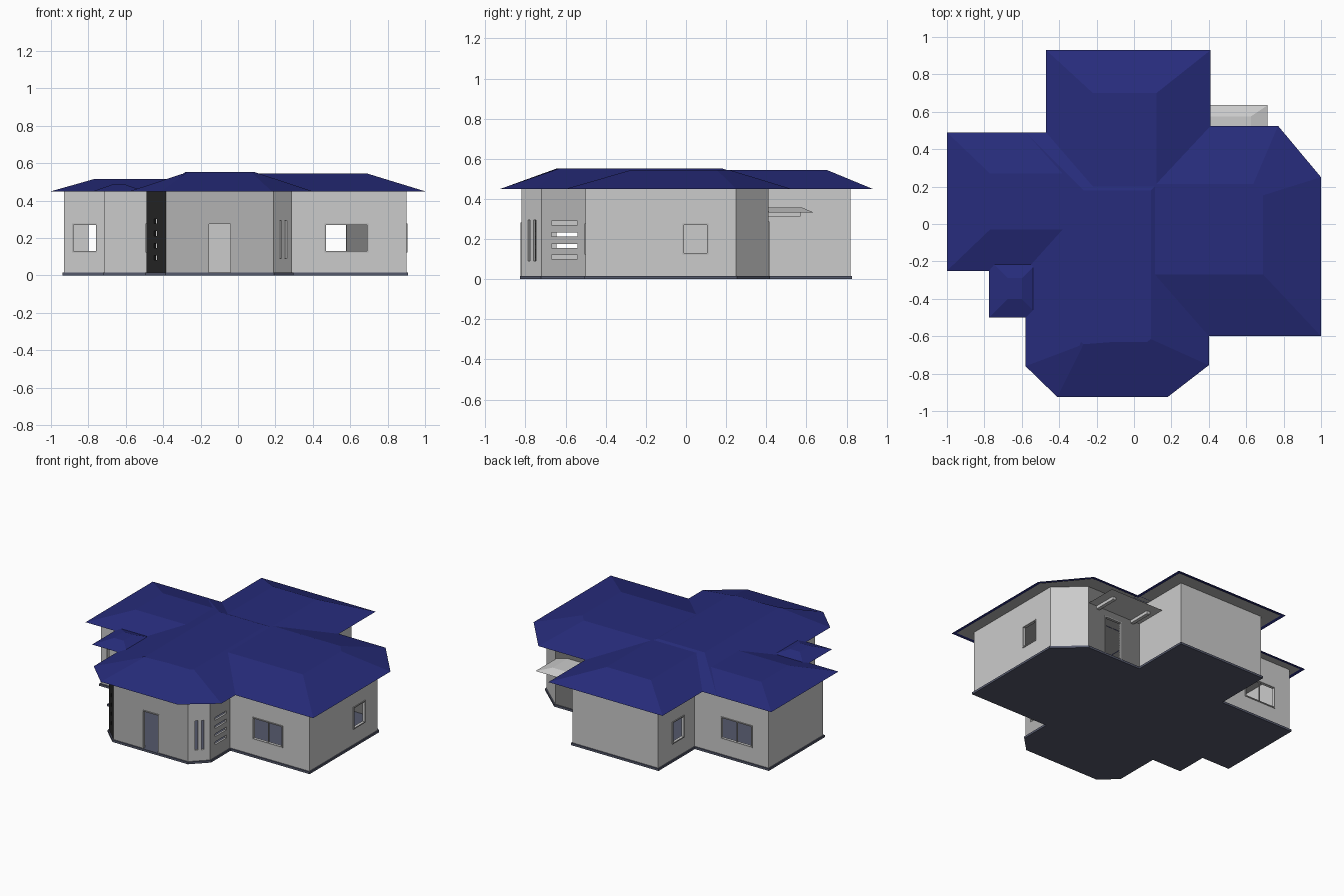
import bpy, bmesh
from mathutils import Vector

if "Cube" in bpy.data.objects:
    bpy.data.objects.remove(bpy.data.objects["Cube"])


def material(name, rgb):
    m = bpy.data.materials.new(name)
    m.diffuse_color = (*rgb, 1)
    m.use_nodes = True
    m.node_tree.nodes["Principled BSDF"].inputs["Base Color"].default_value = m.diffuse_color
    return m


NAVY = material("roof_navy", (0.02, 0.025, 0.2))
SLAB = material("slab_slate", (0.09, 0.1, 0.15))
LIGHT = material("wall_light", (0.7, 0.7, 0.7))
MID = material("wall_mid", (0.45, 0.45, 0.45))
DARK = material("wall_dark", (0.2, 0.2, 0.2))
BLACK = material("wall_black", (0.02, 0.02, 0.02))


def finish(name, bm, mat):
    me = bpy.data.meshes.new(name)
    bm.to_mesh(me)
    bm.free()
    ob = bpy.data.objects.new(name, me)
    bpy.context.collection.objects.link(ob)
    me.materials.append(mat)
    return ob


def inset(poly, dists):
    """Move each edge of a counterclockwise polygon inward by its distance."""
    n = len(poly)
    lines = []
    for i in range(n):
        a, b = Vector(poly[i]), Vector(poly[(i + 1) % n])
        d = (b - a).normalized()
        lines.append((a + Vector((-d.y, d.x)) * dists[i], d))
    out = []
    for i in range(n):
        (p, d), (q, e) = lines[i - 1], lines[i]
        t = (q - p).cross(e) / d.cross(e)
        out.append(p + d * t)
    return out


def frustum(name, poly, dists, z0, z1, mat, bottom=False):
    """Sloped block: eave polygon below, inset polygon on top."""
    bm = bmesh.new()
    lo = [bm.verts.new((p[0], p[1], z0)) for p in poly]
    hi = [bm.verts.new((p[0], p[1], z1)) for p in inset(poly, dists)]
    n = len(poly)
    for i in range(n):
        j = (i + 1) % n
        bm.faces.new((lo[i], lo[j], hi[j], hi[i]))
    bm.faces.new(hi)
    if bottom:
        bm.faces.new(lo[::-1])
    return finish(name, bm, mat)


def bar(bm, a, d, u0, u1, z0, z1, t0, t1):
    """Box along a wall: u along the wall, t outward from it."""
    nrm = Vector((d.y, -d.x))
    vs = []
    for z in (z0, z1):
        for u, t in ((u0, t1), (u1, t1), (u1, t0), (u0, t0)):
            p = a + d * u + nrm * t
            vs.append(bm.verts.new((p.x, p.y, z)))
    for f in ((3, 2, 1, 0), (4, 5, 6, 7), (0, 1, 5, 4), (1, 2, 6, 5), (2, 3, 7, 6), (3, 0, 4, 7)):
        bm.faces.new([vs[k] for k in f])


def wall(name, a, b, mat, holes):
    """Wall panel with rectangular openings, given thickness inward."""
    a, b = Vector(a), Vector(b)
    d = (b - a).normalized()
    us = sorted({0, (b - a).length, *[h[0] for h in holes], *[h[1] for h in holes]})
    zs = sorted({BASE, EAVE, *[h[2] for h in holes], *[h[3] for h in holes]})
    bm = bmesh.new()
    grid = [[bm.verts.new((*(a + d * u), z)) for z in zs] for u in us]
    for i in range(len(us) - 1):
        for j in range(len(zs) - 1):
            u, z = (us[i] + us[i + 1]) / 2, (zs[j] + zs[j + 1]) / 2
            if not any(h[0] < u < h[1] and h[2] < z < h[3] for h in holes):
                bm.faces.new((grid[i][j], grid[i + 1][j], grid[i + 1][j + 1], grid[i][j + 1]))
    ob = finish(name, bm, mat)
    mod = ob.modifiers.new("thickness", 'SOLIDIFY')
    mod.thickness, mod.offset = 0.015, -1
    # frames round doors and windows
    big = [h for h in holes if h[1] - h[0] > 0.1 and h[3] - h[2] > 0.1]
    if big:
        fb = bmesh.new()
        w = 0.007
        for u0, u1, z0, z1 in big:
            for s in ((u0 - w, u0, z0, z1), (u1, u1 + w, z0, z1), (u0 - w, u1 + w, z1, z1 + w)):
                bar(fb, a, d, *s, -0.015, 0.005)
            if z0 > 0.05:
                bar(fb, a, d, u0 - w, u1 + w, z0 - w, z0, -0.015, 0.005)
            if u1 - u0 > 0.2:
                m = (u0 + u1) / 2
                bar(fb, a, d, m - 0.003, m + 0.003, z0, z1, -0.012, -0.004)
        finish(name + "_frames", fb, MID)


BASE, EAVE = 0.015, 0.45

# walls: start point, name, material, openings (u0, u1, z0, z1)
W = (0.13, 0.27)
slots = [(0.05, 0.18, z, z + 0.02) for z in (0.1, 0.156, 0.213, 0.27)]
squares = [(0.056, 0.078, z, z + 0.025) for z in (0.082, 0.147, 0.212, 0.277)]
segments = [
    ((-0.385, -0.82), "front_wall", MID, [(0.23, 0.345, BASE, 0.275)]),
    ((0.19, -0.82), "front_right_chamfer", LIGHT, [(0.045, 0.062, 0.09, 0.295), (0.084, 0.101, 0.09, 0.295)]),
    ((0.29, -0.72), "slotted_wall", MID, slots),
    ((0.29, -0.5), "right_wing_front", LIGHT, [(0.18, 0.4, *W)]),
    ((0.9, -0.5), "right_wing_side", LIGHT, [(0.49, 0.605, *W)]),
    ((0.9, 0.25), "right_wing_chamfer", LIGHT, []),
    ((0.72, 0.41), "rear_entry_wall", DARK, [(0.14, 0.265, BASE, 0.28)]),
    ((0.3, 0.41), "back_wing_right", LIGHT, []),
    ((0.3, 0.82), "back_wing_back", LIGHT, []),
    ((-0.36, 0.82), "back_wing_left", LIGHT, [(0.16, 0.275, *W)]),
    ((-0.36, 0.42), "left_wing_back", LIGHT, [(0.21, 0.44, *W)]),
    ((-0.93, 0.42), "left_wing_side", LIGHT, []),
    ((-0.93, -0.18), "left_wing_front", LIGHT, [(0.05, 0.17, *W)]),
    ((-0.715, -0.18), "bay_side", LIGHT, []),
    ((-0.715, -0.4), "bay_front", LIGHT, []),
    ((-0.49, -0.4), "front_block_left", LIGHT, [(0.135, 0.245, *W)]),
    ((-0.49, -0.72), "front_left_chamfer", BLACK, squares),
]
plan = [s[0] for s in segments]
for i, (p, name, mat, holes) in enumerate(segments):
    wall(name, p, plan[(i + 1) % len(plan)], mat, holes)

# floor slab
frustum("floor_slab", inset(plan, [-0.008] * len(plan)), [0] * len(plan), 0, BASE, SLAB, True)

# hipped roofs with flattened tops
frustum("main_roof",
        [(-0.58, -0.76), (-0.41, -0.925), (0.18, -0.925), (0.4, -0.755), (0.4, 0.49), (-0.58, 0.49)],
        [0.3, 0.295, 0.3, 0.31, 0.31, 0.31], EAVE, 0.552, NAVY)
frustum("back_roof", [(-0.47, 0.1), (0.41, 0.1), (0.41, 0.93), (-0.47, 0.93)],
        [0, 0.29, 0.23, 0.25], EAVE, 0.545, NAVY)
frustum("left_roof", [(-1, -0.25), (-0.2, -0.25), (-0.2, 0.49), (-1, 0.49)],
        [0.22, 0, 0.22, 0.23], EAVE, 0.515, NAVY)
frustum("right_roof", [(0.05, -0.6), (1, -0.6), (1, 0.25), (0.77, 0.525), (0.05, 0.525)],
        [0.33, 0.31, 0.3, 0.31, 0], EAVE, 0.545, NAVY)
frustum("bay_roof", [(-0.775, -0.5), (-0.5, -0.5), (-0.5, -0.19), (-0.775, -0.19)],
        [0.1, 0.1, 0.1, 0.1], EAVE, 0.485, NAVY)

# soffit and ceiling under the roofs
eaves = [(-0.58, -0.76), (-0.41, -0.925), (0.18, -0.925), (0.4, -0.755), (0.4, -0.6), (1, -0.6),
         (1, 0.25), (0.77, 0.525), (0.41, 0.525), (0.41, 0.93), (-0.47, 0.93), (-0.47, 0.49),
         (-1, 0.49), (-1, -0.25), (-0.775, -0.25), (-0.775, -0.5), (-0.58, -0.5)]
bm = bmesh.new()
bm.faces.new([bm.verts.new((p.x, p.y, EAVE + 0.002)) for p in inset(eaves, [0.022] * len(eaves))][::-1])
finish("soffit", bm, MID)

# canopy over the rear door, on two brackets
frustum("canopy", [(0.3, 0.41), (0.715, 0.41), (0.715, 0.635), (0.3, 0.635)],
        [0, 0.09, 0.06, 0.06], 0.333, 0.358, LIGHT, True)
bm = bmesh.new()
for x in (0.36, 0.64):
    bar(bm, Vector((x, 0.41)), Vector((0, 1)), 0, 0.16, 0.312, 0.333, -0.012, 0.012)
finish("canopy_brackets", bm, LIGHT)
